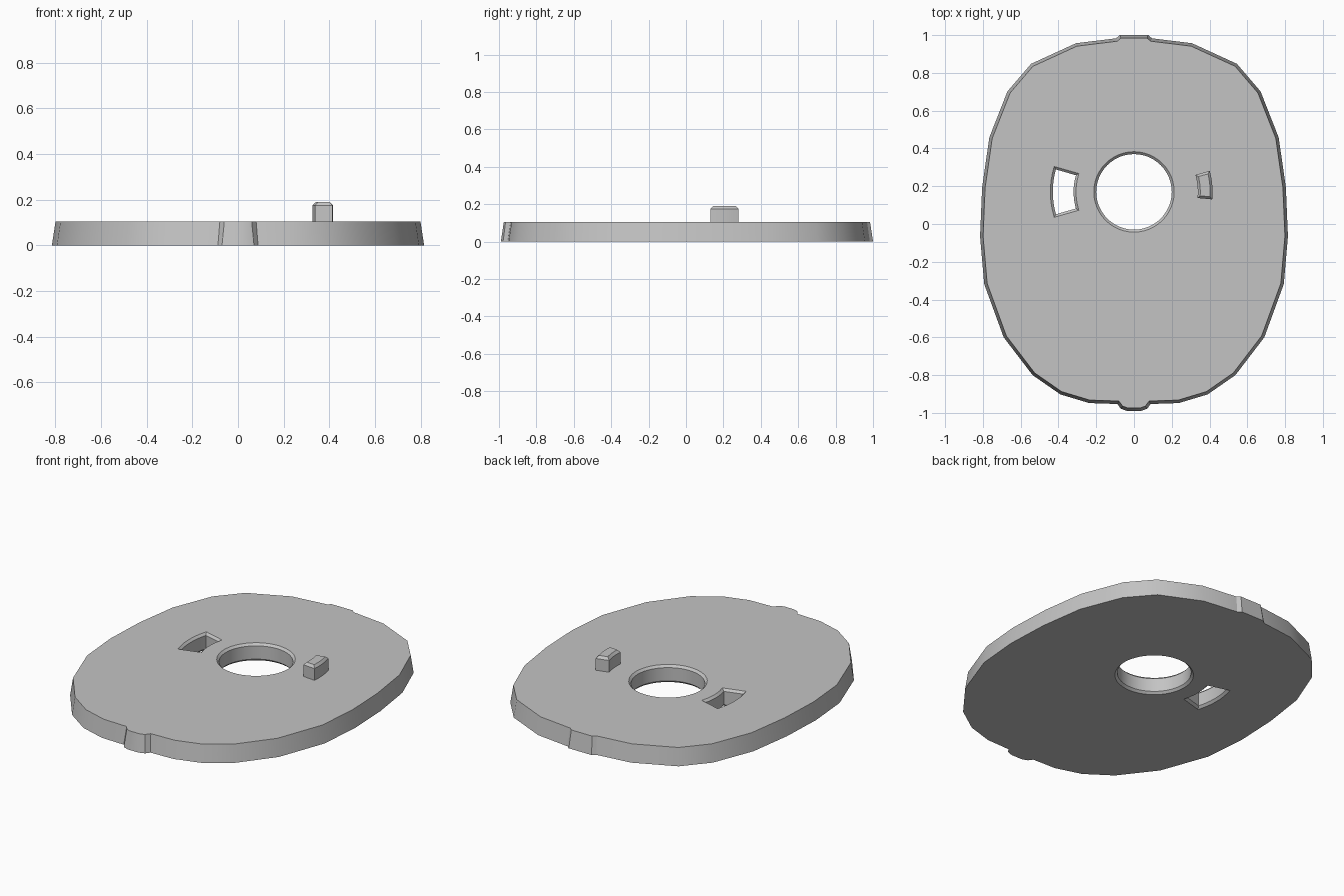
import bpy, bmesh, math
from mathutils import Vector

if "Cube" in bpy.data.objects:
    bpy.data.objects.remove(bpy.data.objects["Cube"])

grey = bpy.data.materials.new("light_grey")
grey.use_nodes = True
COLOR = (0.55, 0.55, 0.55, 1)
grey.diffuse_color = COLOR
grey.node_tree.nodes["Principled BSDF"].inputs["Base Color"].default_value = COLOR

THICK = 0.105
CHAMFER = 0.013
CENTRE = Vector((0, 0.17))


def offset(loop, d):
    """Grow a counter-clockwise loop by d along mitred normals."""
    out = []
    for i, p in enumerate(loop):
        a = (p - loop[i - 1]).normalized()
        b = (loop[(i + 1) % len(loop)] - p).normalized()
        na, nb = Vector((a.y, -a.x)), Vector((b.y, -b.x))
        out.append(p + (na + nb) * d / (1 + na.dot(nb)))
    return out


def loft(name, loop, levels):
    """Closed solid from a loop, with (height, growth) levels."""
    bm = bmesh.new()
    rings = [[bm.verts.new((p.x, p.y, z)) for p in offset(loop, d)] for z, d in levels]
    n = len(loop)
    for lo, hi in zip(rings, rings[1:]):
        for i in range(n):
            j = (i + 1) % n
            bm.faces.new((lo[i], lo[j], hi[j], hi[i]))
    bm.faces.new(rings[0][::-1])
    bm.faces.new(rings[-1])
    mesh = bpy.data.meshes.new(name)
    bm.to_mesh(mesh)
    bm.free()
    mesh.materials.append(grey)
    ob = bpy.data.objects.new(name, mesh)
    bpy.context.collection.objects.link(ob)
    return ob


def arc(radius, start, end, steps):
    """Points on an arc about the central hole, angles in degrees."""
    angles = [math.radians(start + (end - start) * i / steps) for i in range(steps + 1)]
    return [CENTRE + radius * Vector((math.cos(a), math.sin(a))) for a in angles]


def sector(inner, outer, start, end, steps):
    return arc(outer, start, end, steps) + arc(inner, end, start, steps)


def select(ob):
    bpy.ops.object.select_all(action="DESELECT")
    ob.select_set(True)
    bpy.context.view_layer.objects.active = ob


# Plate: mirrored faceted oval with a small tab at each end
half = [(0.035, -0.99), (0.07, -0.978), (0.088, -0.953), (0.237, -0.948),
        (0.39, -0.902), (0.537, -0.80), (0.69, -0.60), (0.793, -0.318),
        (0.815, -0.065), (0.804, 0.195), (0.766, 0.458), (0.67, 0.702),
        (0.545, 0.848), (0.307, 0.957), (0.095, 0.983), (0.075, 1.0)]
outline = [Vector(p) for p in half] + [Vector((-x, y)) for x, y in reversed(half)]
plate = loft("plate", outline, [(0, 0), (THICK, -0.016)])

# Round hole and curved slot, chamfered on both faces
extra = 0.01
cut_levels = [(-extra, CHAMFER + extra), (CHAMFER, 0),
              (THICK - CHAMFER, 0), (THICK + extra, CHAMFER + extra)]
cutters = [loft("hole_cutter", arc(0.2, 0, 360, 48)[:-1], cut_levels),
           loft("slot_cutter", sector(0.32, 0.43, 164, 196, 8), cut_levels)]
select(plate)
for cutter in cutters:
    cutter.hide_render = True
    mod = plate.modifiers.new(cutter.name, "BOOLEAN")
    mod.operation = "DIFFERENCE"
    mod.solver = "EXACT"
    mod.object = cutter
    bpy.ops.object.modifier_apply(modifier=mod.name)
    bpy.data.objects.remove(cutter)

# Locating peg with a chamfered top
peg = loft("locating_peg", sector(0.338, 0.416, -5.5, 15.5, 6),
           [(THICK - 0.005, 0), (0.175, 0), (0.19, -0.013)])

for ob in (plate, peg):
    select(ob)
    bpy.ops.object.shade_smooth_by_angle(angle=math.radians(30))
